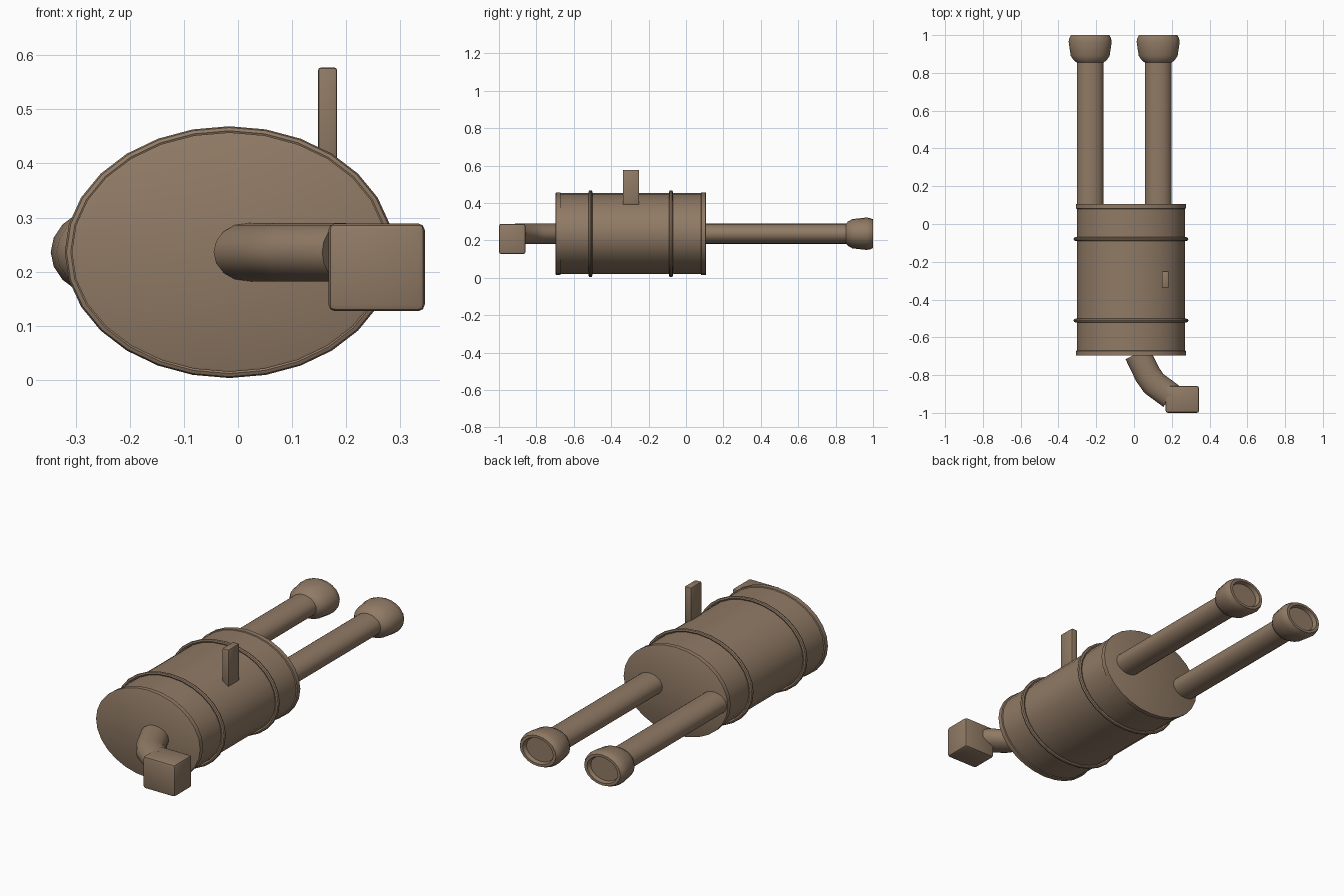
import bpy, bmesh, math
from mathutils import Vector

if "Cube" in bpy.data.objects:
    bpy.data.objects.remove(bpy.data.objects["Cube"])

metal = bpy.data.materials.new("brown_metal")
metal.diffuse_color = (0.28, 0.195, 0.13, 1)
metal.use_nodes = True
metal.node_tree.nodes["Principled BSDF"].inputs["Base Color"].default_value = metal.diffuse_color

ZC = 0.236      # height of the common axis
FLAT = 0.76     # height / width of every round section


def finish(name, bm, angle=35):
    bmesh.ops.recalc_face_normals(bm, faces=bm.faces)
    mesh = bpy.data.meshes.new(name)
    bm.to_mesh(mesh)
    bm.free()
    mesh.materials.append(metal)
    ob = bpy.data.objects.new(name, mesh)
    bpy.context.collection.objects.link(ob)
    bpy.ops.object.select_all(action='DESELECT')
    ob.select_set(True)
    bpy.context.view_layer.objects.active = ob
    bpy.ops.object.shade_smooth_by_angle(angle=math.radians(angle))
    return ob


def skin(name, rings, closed=False):
    """Join rings of points into a tube, capped or looped."""
    bm = bmesh.new()
    loops = [[bm.verts.new(p) for p in ring] for ring in rings]
    n = len(loops[0])
    pairs = list(zip(loops, loops[1:]))
    if closed:
        pairs.append((loops[-1], loops[0]))
    else:
        bm.faces.new(loops[0])
        bm.faces.new(loops[-1])
    for a, b in pairs:
        for i in range(n):
            j = (i + 1) % n
            bm.faces.new((a[i], a[j], b[j], b[i]))
    return finish(name, bm)


def lathe(name, cx, profile, n, flat=FLAT, closed=False):
    """Oval turned part along y; profile holds (y, half width)."""
    angles = [2 * math.pi * i / n for i in range(n)]
    return skin(name, [[(cx + r * math.sin(a), y, ZC + flat * r * math.cos(a))
                        for a in angles] for y, r in profile], closed)


def block(name, lo, hi, bevel):
    bm = bmesh.new()
    bmesh.ops.create_cube(bm, size=1)
    for v in bm.verts:
        v.co = [(l + h) / 2 + c * (h - l) for l, h, c in zip(lo, hi, v.co)]
    bmesh.ops.bevel(bm, geom=bm.edges[:], offset=bevel, segments=2,
                    profile=0.5, affect='EDGES')
    return finish(name, bm)


# Oval canister with a thin raised rim at each end
BX = -0.016
lathe("canister", BX, [(-0.697, 0.286), (-0.695, 0.291), (-0.672, 0.291), (-0.670, 0.285),
                       (0.080, 0.285), (0.082, 0.291), (0.105, 0.291), (0.107, 0.286)], 28)

# Rounded clamp bands
for label, y in (("front", -0.511), ("rear", -0.080)):
    lathe(label + "_band", BX,
          [(y + 0.010 * math.cos(t * math.pi / 4), 0.293 + 0.011 * math.sin(t * math.pi / 4))
           for t in range(8)], 28, flat=0.765, closed=True)

# Twin tail pipes with flared, shallowly hollow tips
for label, x in (("left", -0.232), ("right", 0.128)):
    lathe(label + "_tail_pipe", x, [(0.09, 0.071), (0.90, 0.071)], 20)
    lathe(label + "_tip", x, [(0.855, 0.071), (0.866, 0.086), (0.890, 0.103), (0.965, 0.114),
                              (0.985, 0.110), (1.0, 0.101), (1.0, 0.085), (0.980, 0.078)], 20)

# Bent inlet pipe, mitred at the elbow
path = [Vector((0.018, -0.685, ZC)), Vector((0.072, -0.797, ZC)),
        Vector((0.106, -0.845, ZC)), Vector((0.197, -0.912, ZC))]
rings = []
for i, p in enumerate(path):
    ins = (p - path[i - 1]).normalized() if i else None
    out = (path[i + 1] - p).normalized() if i < len(path) - 1 else None
    d = ((ins or out) + (out or ins)).normalized()
    side = Vector((-d.y, d.x, 0)) * 0.070 / d.dot(out or ins)
    rings.append([p + side * math.sin(a) + Vector((0, 0, 0.054 * math.cos(a)))
                  for a in (2 * math.pi * k / 16 for k in range(16))])
skin("inlet_pipe", rings)

# Inlet mounting block and upright hanger tab
block("inlet_block", (0.167, -1.0, 0.127), (0.345, -0.858, 0.289), 0.012)
block("hanger_tab", (0.148, -0.337, 0.39), (0.183, -0.25, 0.577), 0.005)
